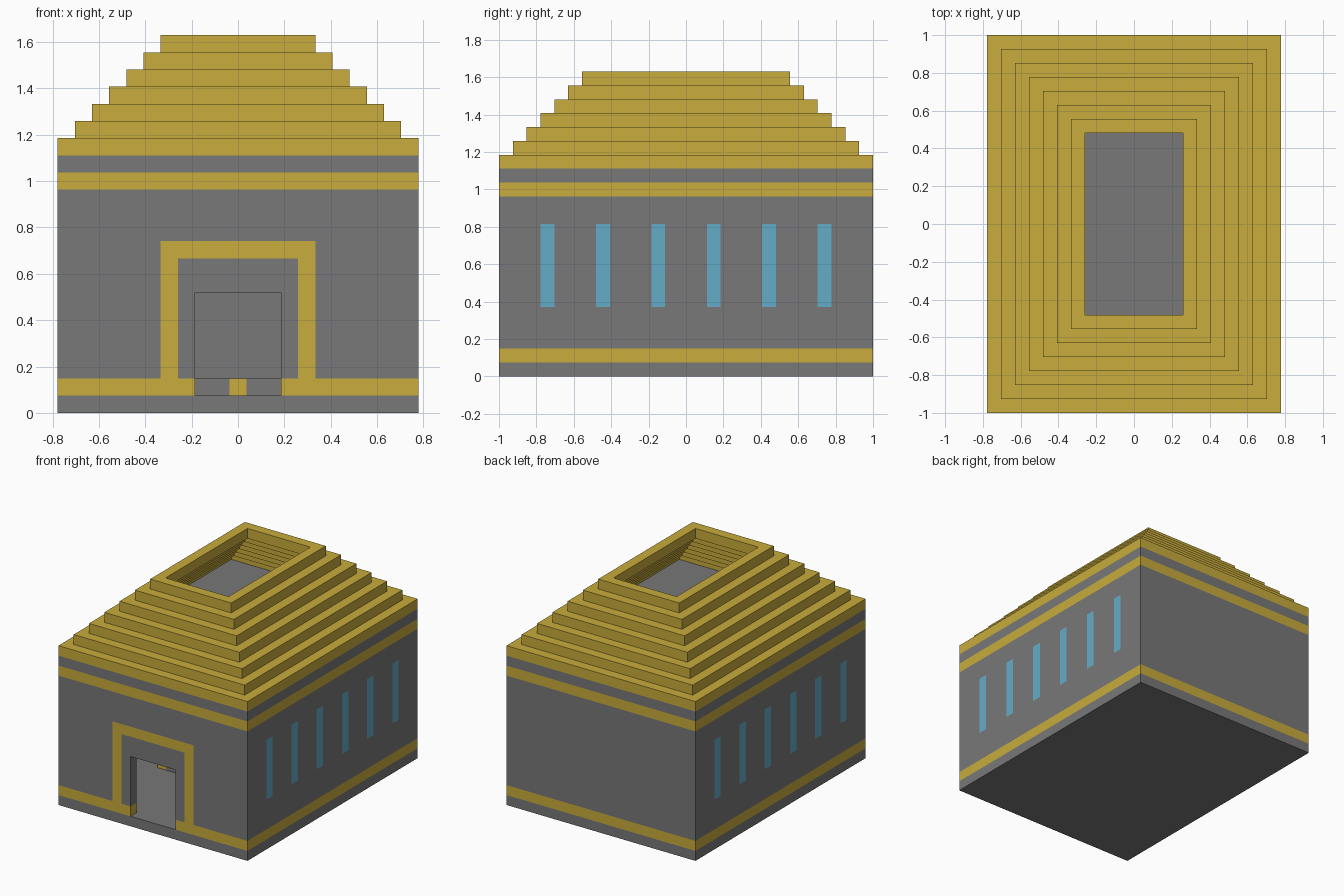
import bpy, bmesh
from mathutils import Vector

cube = bpy.data.objects.get("Cube")
if cube:
    bpy.data.objects.remove(cube, do_unlink=True)

U = 2 / 27  # one block
HX, HY = 10.5, 13.5  # half footprint in blocks


def material(name, rgb):
    m = bpy.data.materials.new(name)
    m.use_nodes = True
    m.diffuse_color = (*rgb, 1)
    m.node_tree.nodes["Principled BSDF"].inputs["Base Color"].default_value = (*rgb, 1)
    return m


MATS = [material("stone grey", (0.188, 0.188, 0.188)),
        material("gold", (0.578, 0.413, 0.045)),
        material("window blue", (0.127, 0.413, 0.578))]
GREY, GOLD, BLUE = range(3)


def finish(name, bm, rule):
    """Colour each face by its centre, then scale blocks to units."""
    bmesh.ops.recalc_face_normals(bm, faces=bm.faces)
    for f in bm.faces:
        f.material_index = rule(f.calc_center_median())
    bmesh.ops.scale(bm, vec=(U, U, U), verts=bm.verts)
    mesh = bpy.data.meshes.new(name)
    bm.to_mesh(mesh)
    bm.free()
    for m in MATS:
        mesh.materials.append(m)
    ob = bpy.data.objects.new(name, mesh)
    bpy.context.collection.objects.link(ob)


def box(name, lo, hi, rule=lambda c: GREY, cuts=((), (), ())):
    """Box between two corners, sliced where colours change."""
    bm = bmesh.new()
    bmesh.ops.create_cube(bm, size=1)
    lo, hi = Vector(lo), Vector(hi)
    for v in bm.verts:
        v.co = (lo + hi) / 2 + v.co * (hi - lo)
    for axis, values in enumerate(cuts):
        normal = Vector([float(i == axis) for i in range(3)])
        for value in values:
            if lo[axis] < value < hi[axis]:
                bmesh.ops.bisect_plane(bm, geom=bm.verts[:] + bm.edges[:] + bm.faces[:],
                                       plane_co=normal * value, plane_no=normal)
    finish(name, bm, rule)


def ring(name, hx, hy, z):
    """One-block-thick rectangular course."""
    bm = bmesh.new()
    signs = [(-1, -1), (1, -1), (1, 1), (-1, 1)]

    def loop(inset, height):
        return [bm.verts.new((sx * (hx - inset), sy * (hy - inset), height)) for sx, sy in signs]

    loops = [loop(0, z), loop(0, z + 1), loop(1, z + 1), loop(1, z)]
    for a, b in zip(loops, loops[1:] + loops[:1]):
        for i in range(4):
            j = (i + 1) % 4
            bm.faces.new((a[i], a[j], b[j], b[i]))
    finish(name, bm, lambda c: GOLD)


def bands(c):
    return GOLD if 1 < c.z < 2 or 13 < c.z < 14 else GREY


def side_rule(c):
    for y in (2, 6, 10):
        if abs(abs(c.y) - y) < 0.5 and 5 < c.z < 11:
            return BLUE
    return bands(c)


def front_rule(c):
    if abs(c.x) < 4.5 and c.z < 10 and (abs(c.x) > 3.5 or c.z > 9):
        return GOLD
    return bands(c)


# Floor and ceiling slabs
box("floor", (-HX, -HY, 0), (HX, HY, 1))
box("ceiling", (-HX, -HY, 14), (HX, HY, 15))

# Side walls with painted windows
band_cuts = (2, 13)
window_cuts = [s * y + e for s in (-1, 1) for y in (2, 6, 10) for e in (-0.5, 0.5)]
for name, x in (("left_wall", HX - 1), ("right_wall", -HX)):
    box(name, (x, -HY, 1), (x + 1, HY, 14), side_rule, ((), window_cuts, (2, 5, 11, 13)))

# Back wall
box("back_wall", (1 - HX, HY - 1, 1), (HX - 1, HY, 14), bands, ((), (), band_cuts))

# Front wall around the doorway, with gold surround
front_cuts = ((-4.5, -3.5, 3.5, 4.5), (), (2, 9, 10, 13))
for name, x0, x1, z0 in (("front_wall_right", 1 - HX, -2.5, 1),
                         ("front_wall_left", 2.5, HX - 1, 1),
                         ("front_wall_above_door", -2.5, 2.5, 7)):
    box(name, (x0, -HY, z0), (x1, 1 - HY, 14), front_rule, front_cuts)

# Low bench inside with gold blocks
box("inner_bench", (-6.5, -3.5, 1), (6.5, -2.5, 2),
    lambda c: GOLD if abs(c.x) < 0.5 or abs(c.x) > 5.5 else GREY,
    ((-5.5, -0.5, 0.5, 5.5), (), ()))

# Stepped open roof
for k in range(7):
    ring(f"roof_step_{k + 1}", HX - k, HY - k, 15 + k)
